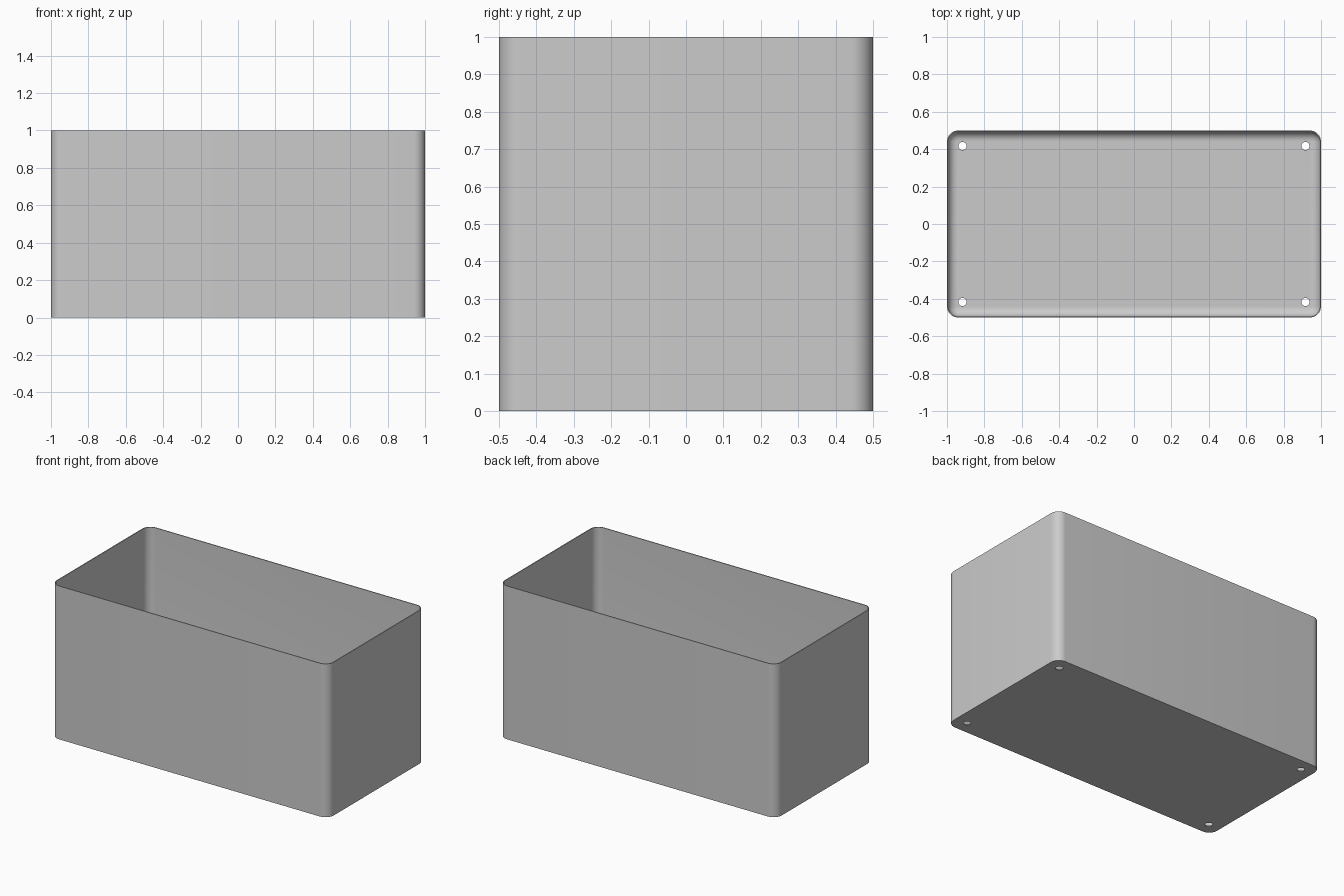
import bpy, bmesh, math
from mathutils import Matrix

cube = bpy.data.objects.get("Cube")
if cube:
    bpy.data.objects.remove(cube, do_unlink=True)

HX, HY, HEIGHT = 1.0, 0.5, 1.0
CORNER, WALL, FILLET = 0.06, 0.006, 0.05
STEPS = 10

grey = bpy.data.materials.new("plain grey")
grey.use_nodes = True
colour = (0.6, 0.6, 0.6, 1)
grey.diffuse_color = colour
grey.node_tree.nodes["Principled BSDF"].inputs["Base Color"].default_value = colour


def ring(bm, inset, z):
    """Rounded rectangle of vertices, inset from the outer outline."""
    r = CORNER - inset
    cx, cy = HX - CORNER, HY - CORNER
    verts = []
    for q, (sx, sy) in enumerate([(1, 1), (-1, 1), (-1, -1), (1, -1)]):
        for i in range(STEPS + 1):
            a = (q + i / STEPS) * math.pi / 2
            verts.append(bm.verts.new((sx * cx + r * math.cos(a),
                                       sy * cy + r * math.sin(a), z)))
    return verts


# Box shell: outer wall, rim, inner wall, filleted inner floor
bm = bmesh.new()
profile = [(0, 0), (0, HEIGHT), (WALL, HEIGHT)]
for i in range(9):
    a = i / 8 * math.pi / 2
    profile.append((WALL + FILLET * (1 - math.cos(a)),
                    WALL + FILLET * (1 - math.sin(a))))
rings = [ring(bm, d, z) for d, z in profile]
for low, high in zip(rings, rings[1:]):
    n = len(low)
    for i in range(n):
        j = (i + 1) % n
        bm.faces.new((low[i], low[j], high[j], high[i]))
bm.faces.new(rings[0][::-1])
bm.faces.new(rings[-1])
bmesh.ops.recalc_face_normals(bm, faces=bm.faces)
mesh = bpy.data.meshes.new("open_box")
bm.to_mesh(mesh)
bm.free()
mesh.materials.append(grey)
box = bpy.data.objects.new("open_box", mesh)
bpy.context.collection.objects.link(box)

# Drain holes near the four floor corners
bm = bmesh.new()
for x in (-0.917, 0.917):
    for y in (-0.417, 0.417):
        bmesh.ops.create_cone(bm, cap_ends=True, segments=32, radius1=0.022,
                              radius2=0.022, depth=0.1,
                              matrix=Matrix.Translation((x, y, 0)))
cut_mesh = bpy.data.meshes.new("hole_cutter")
bm.to_mesh(cut_mesh)
bm.free()
cut_mesh.materials.append(grey)
cutter = bpy.data.objects.new("hole_cutter", cut_mesh)
cutter.hide_render = True
bpy.context.collection.objects.link(cutter)

mod = box.modifiers.new("holes", "BOOLEAN")
mod.operation = "DIFFERENCE"
mod.solver = "EXACT"
mod.object = cutter
bpy.ops.object.select_all(action="DESELECT")
bpy.context.view_layer.objects.active = box
box.select_set(True)
bpy.ops.object.modifier_apply(modifier=mod.name)
bpy.data.objects.remove(cutter, do_unlink=True)
bpy.ops.object.shade_smooth_by_angle(angle=math.radians(30))
